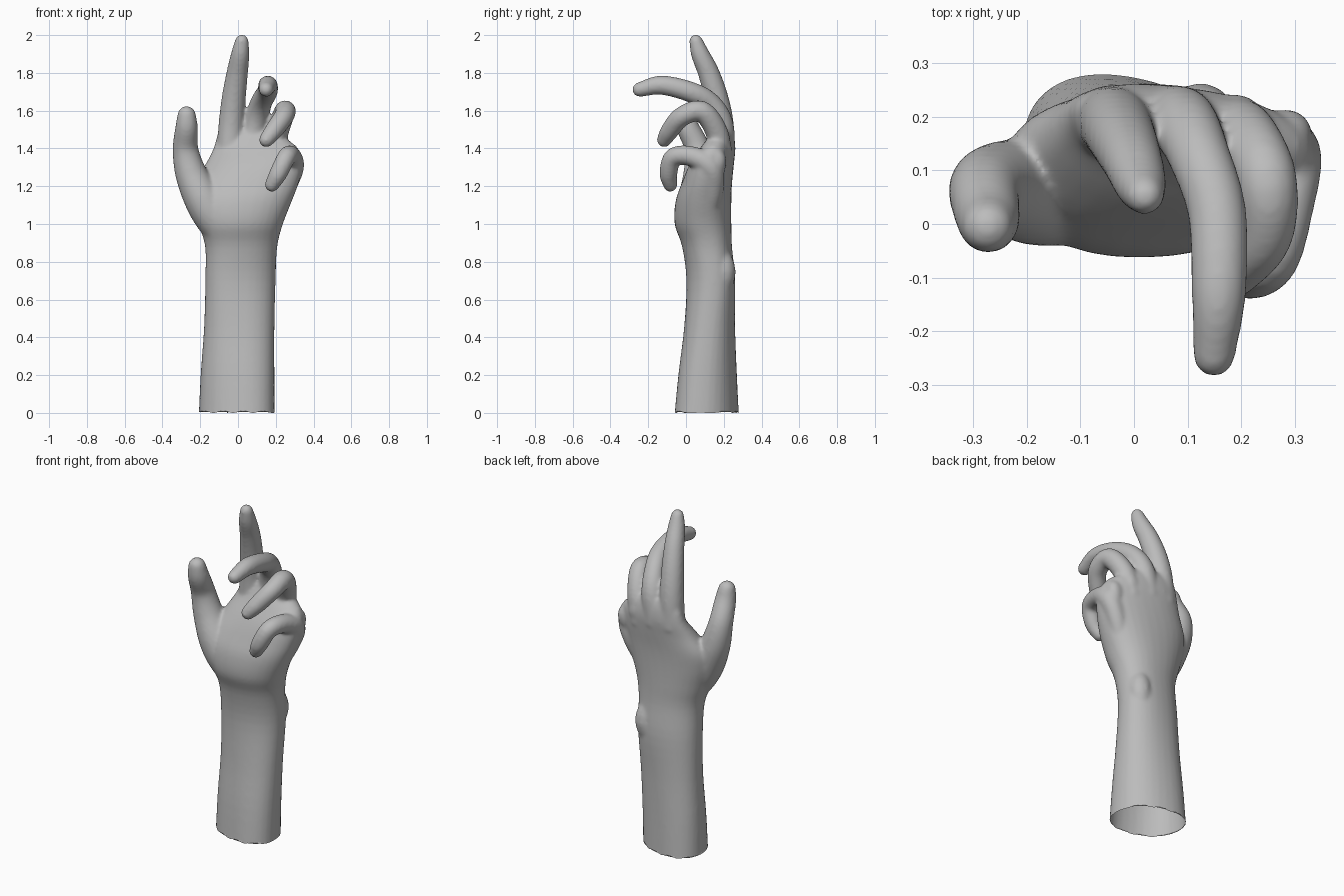
import bpy, bmesh, math
from mathutils import Vector

if "Cube" in bpy.data.objects:
    bpy.data.objects.remove(bpy.data.objects["Cube"])

SIDES = 20
skin = bpy.data.materials.new("plain_grey")
skin.diffuse_color = (0.5, 0.5, 0.5, 1)
skin.use_nodes = True
skin.node_tree.nodes["Principled BSDF"].inputs["Base Color"].default_value = skin.diffuse_color


def spline(points, steps):
    """Smooth curve through points of any dimension."""
    pts = [Vector(p) for p in points]
    pts = [2 * pts[0] - pts[1]] + pts + [2 * pts[-1] - pts[-2]]
    out = []
    for a, b, c, d in zip(pts, pts[1:], pts[2:], pts[3:]):
        for i in range(steps):
            t = i / steps
            out.append(0.5 * (2 * b + (c - a) * t + (2 * a - 5 * b + 4 * c - d) * t * t
                              + (3 * b - a - 3 * c + d) * t ** 3))
    return out + [pts[-2]]


def skin_rings(bm, rings):
    """Join rings of points into one closed surface."""
    loops = [[bm.verts.new(p) for p in r] for r in rings]
    for lo, hi in zip(loops, loops[1:]):
        for i in range(len(lo)):
            j = (i + 1) % len(lo)
            bm.faces.new((lo[i], lo[j], hi[j], hi[i]))
    bm.faces.new(loops[0][::-1])
    bm.faces.new(loops[-1])


def arm_ring(z, x0, x1, y0, y1, slope):
    """Rounded section of the arm or palm, leaning back across its width."""
    cx, cy, rx, ry = (x0 + x1) / 2, (y0 + y1) / 2, (x1 - x0) / 2, (y1 - y0) / 2
    ring = []
    for i in range(32):
        a = 2 * math.pi * i / 32
        c, s = math.cos(a), math.sin(a)
        x = rx * math.copysign(abs(c) ** 0.9, c)
        y = ry * math.copysign(abs(s) ** 0.9, s)
        ring.append((cx + x, cy + y + slope * x, z))
    return ring


def digit(bm, path):
    """Tapered round finger along (x, y, z, radius) with a domed tip."""
    pts = spline(path, 5)
    pos = [p.to_3d() for p in pts]
    rad = [p[3] for p in pts]
    end = (pos[-1] - pos[-2]).normalized()
    r, tip = rad[-1], pos[-1]
    for a in (30, 55, 78):
        pos.append(tip + end * r * math.sin(math.radians(a)))
        rad.append(r * math.cos(math.radians(a)))
    rings = []
    side = Vector((1, 0, 0))
    for i, p in enumerate(pos):
        t = (pos[min(i + 1, len(pos) - 1)] - pos[max(i - 1, 0)]).normalized()
        side = (side - t * side.dot(t)).normalized()
        up = t.cross(side)
        rings.append([p + rad[i] * (side * math.cos(2 * math.pi * k / SIDES)
                                    + up * math.sin(2 * math.pi * k / SIDES))
                      for k in range(SIDES)])
    skin_rings(bm, rings)


bm = bmesh.new()

# Forearm, wrist and palm: z, x range, y range, slope
sections = [
    (-0.06, -0.21, 0.194, -0.06, 0.277, -0.18),
    (0.20, -0.198, 0.193, -0.038, 0.267, -0.12),
    (0.45, -0.18, 0.193, -0.01, 0.26, -0.04),
    (0.70, -0.173, 0.199, 0.003, 0.26, 0.06),
    (0.88, -0.174, 0.208, -0.02, 0.243, 0.05),
    (1.00, -0.21, 0.238, -0.06, 0.24, 0.02),
    (1.12, -0.24, 0.285, -0.055, 0.24, -0.01),
    (1.22, -0.23, 0.322, -0.02, 0.243, -0.05),
    (1.32, -0.17, 0.342, 0.025, 0.25, -0.10),
    (1.40, -0.13, 0.318, 0.08, 0.255, -0.13),
    (1.47, -0.11, 0.23, 0.13, 0.25, -0.11),
    (1.52, -0.09, 0.15, 0.16, 0.235, -0.08),
]
skin_rings(bm, [arm_ring(*s) for s in spline(sections, 4)])

# Thumb
digit(bm, [(-0.04, 0.09, 0.90, 0.08), (-0.12, 0.065, 1.02, 0.10),
           (-0.185, 0.06, 1.13, 0.10), (-0.25, 0.07, 1.27, 0.084),
           (-0.278, 0.06, 1.40, 0.068), (-0.272, 0.01, 1.51, 0.06),
           (-0.272, -0.005, 1.575, 0.05)])
# Index finger
digit(bm, [(-0.045, 0.19, 1.36, 0.07), (-0.035, 0.185, 1.53, 0.068),
           (-0.022, 0.16, 1.67, 0.064), (-0.004, 0.12, 1.80, 0.057),
           (0.012, 0.075, 1.90, 0.049), (0.02, 0.053, 1.967, 0.037)])
# Middle finger
digit(bm, [(0.065, 0.195, 1.36, 0.066), (0.092, 0.187, 1.53, 0.064),
           (0.122, 0.125, 1.64, 0.058), (0.155, 0.02, 1.70, 0.055),
           (0.158, -0.13, 1.735, 0.051), (0.149, -0.245, 1.712, 0.04)])
# Ring finger
digit(bm, [(0.17, 0.18, 1.33, 0.062), (0.207, 0.165, 1.48, 0.06),
           (0.247, 0.085, 1.595, 0.057), (0.244, -0.02, 1.57, 0.053),
           (0.19, -0.085, 1.495, 0.049), (0.15, -0.115, 1.445, 0.04)])
# Little finger
digit(bm, [(0.19, 0.12, 1.06, 0.05), (0.25, 0.145, 1.19, 0.056),
           (0.29, 0.13, 1.30, 0.06), (0.282, 0.035, 1.357, 0.054),
           (0.258, -0.065, 1.355, 0.05), (0.215, -0.093, 1.27, 0.048),
           (0.18, -0.083, 1.208, 0.039)])
# Wrist bone on the back
digit(bm, [(0.09, 0.17, 0.60, 0.05), (0.125, 0.197, 0.75, 0.066), (0.10, 0.16, 0.88, 0.05)])

# Knuckles
for x, y, z in ((-0.045, 0.205, 1.41), (0.075, 0.21, 1.43),
                (0.19, 0.193, 1.40), (0.283, 0.165, 1.33)):
    digit(bm, [(x * 0.9, y - 0.03, z - 0.12, 0.04), (x, y, z, 0.05),
               (x, y - 0.02, z + 0.06, 0.035)])

mesh = bpy.data.meshes.new("hand_and_forearm")
bmesh.ops.recalc_face_normals(bm, faces=bm.faces)
bm.to_mesh(mesh)
bm.free()
hand = bpy.data.objects.new("hand_and_forearm", mesh)
bpy.context.collection.objects.link(hand)

# Fuse the parts into one skin and soften the seams
fuse = hand.modifiers.new("fuse", 'REMESH')
fuse.mode = 'VOXEL'
fuse.voxel_size = 0.009
soften = hand.modifiers.new("soften", 'SMOOTH')
soften.factor = 0.5
soften.iterations = 12
fused = bpy.data.meshes.new_from_object(
    hand.evaluated_get(bpy.context.evaluated_depsgraph_get()))
hand.modifiers.clear()
hand.data = fused

# Open, slightly ragged cut end of the forearm
bm = bmesh.new()
bm.from_mesh(fused)
bmesh.ops.bisect_plane(bm, geom=bm.verts[:] + bm.edges[:] + bm.faces[:],
                       plane_co=(0, 0, 0), plane_no=(0, 0, 1), clear_inner=True)
for v in bm.verts:
    if v.is_boundary:
        v.co.z = 0.006 + 0.006 * math.sin(v.co.x * 60)
for f in bm.faces:
    f.smooth = True
bm.to_mesh(fused)
bm.free()
fused.materials.clear()
fused.materials.append(skin)
